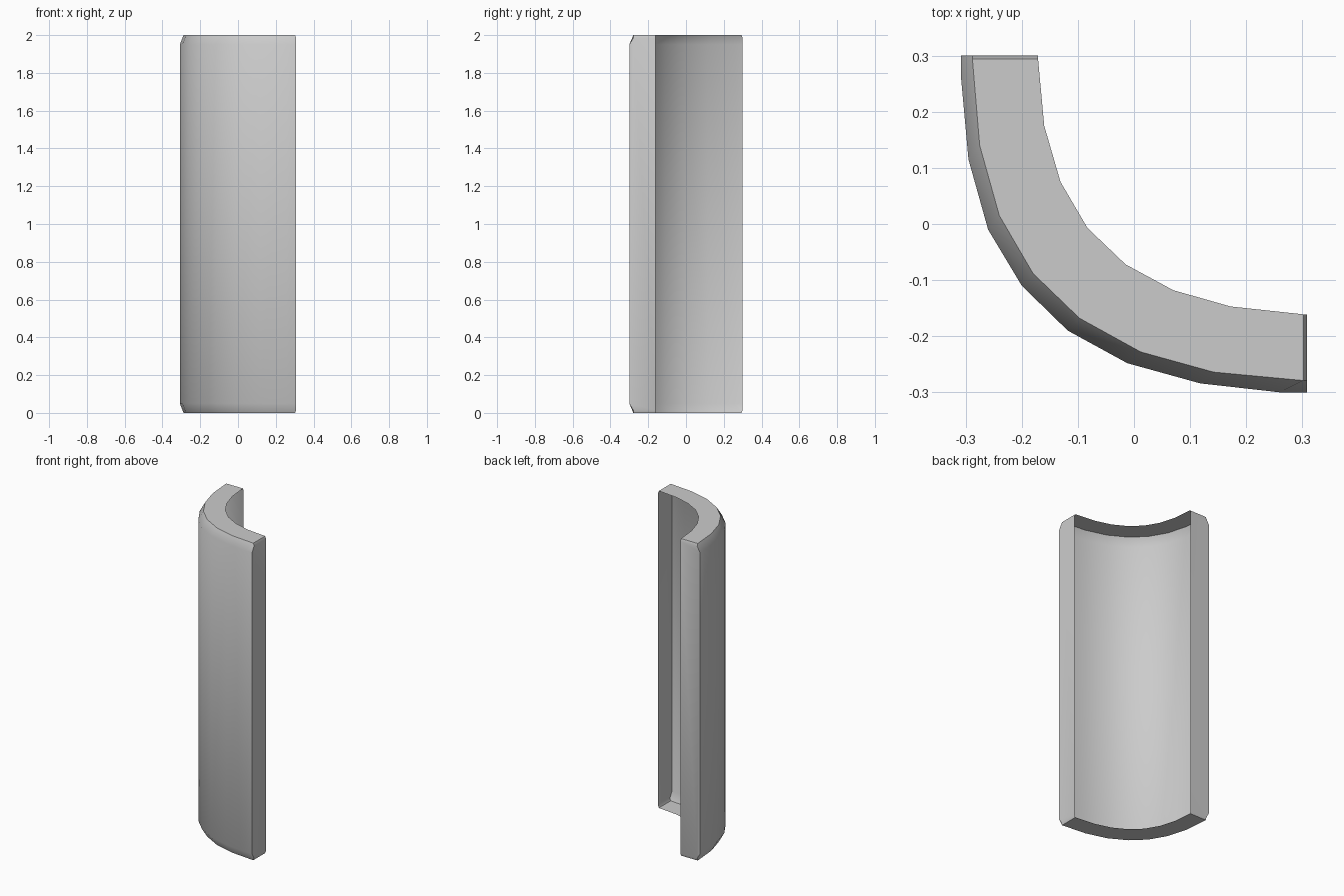
import bpy, bmesh
from math import radians

if "Cube" in bpy.data.objects:
    bpy.data.objects.remove(bpy.data.objects["Cube"])

# Plan curves of the quarter-round moulding, left end to right end
INNER = [(-.171, .294), (-.16, .175), (-.131, .075), (-.083, -.007),
         (-.015, -.072), (.07, -.118), (.172, -.147), (.302, -.161)]
CAP = [(-.288, .294), (-.275, .14), (-.24, .015), (-.18, -.088),
       (-.097, -.168), (.012, -.228), (.142, -.264), (.302, -.279)]
OUTER = [(-.308, .258), (-.295, .115), (-.26, -.01), (-.2, -.11),
         (-.118, -.19), (-.012, -.248), (.118, -.284), (.26, -.3)]
HEIGHT, CHAMFER, END_BEVEL = 2.0, .05, .015


def station(bm, inner, cap, outer, drop):
    """One open C-shaped section: bottom cap, wall, top cap."""
    low = [(*inner, drop), (*cap, drop), (*outer, CHAMFER)]
    high = [(x, y, HEIGHT - z) for x, y, z in reversed(low)]
    return [bm.verts.new(p) for p in low + high]


bm = bmesh.new()
rows = [station(bm, (-.171, .3), (-.288, .3), (-.308, .3), END_BEVEL)]
rows += [station(bm, i, c, o, 0) for i, c, o in zip(INNER, CAP, OUTER)]
rows.append(station(bm, (.308, -.161), (.308, -.279), (.308, -.3), END_BEVEL))

# Outer wall, chamfers and caps; the inner side stays open
for a, b in zip(rows, rows[1:]):
    for k in range(5):
        bm.faces.new((a[k], b[k], b[k + 1], a[k + 1]))

# End plates
bm.faces.new(rows[0])
bm.faces.new(rows[-1][::-1])

bm.normal_update()
mesh = bpy.data.meshes.new("quarter_round_shell")
bm.to_mesh(mesh)
bm.free()
shell = bpy.data.objects.new("quarter_round_shell", mesh)
bpy.context.collection.objects.link(shell)
bpy.context.view_layer.objects.active = shell
shell.select_set(True)
bpy.ops.object.shade_smooth_by_angle(angle=radians(35))
